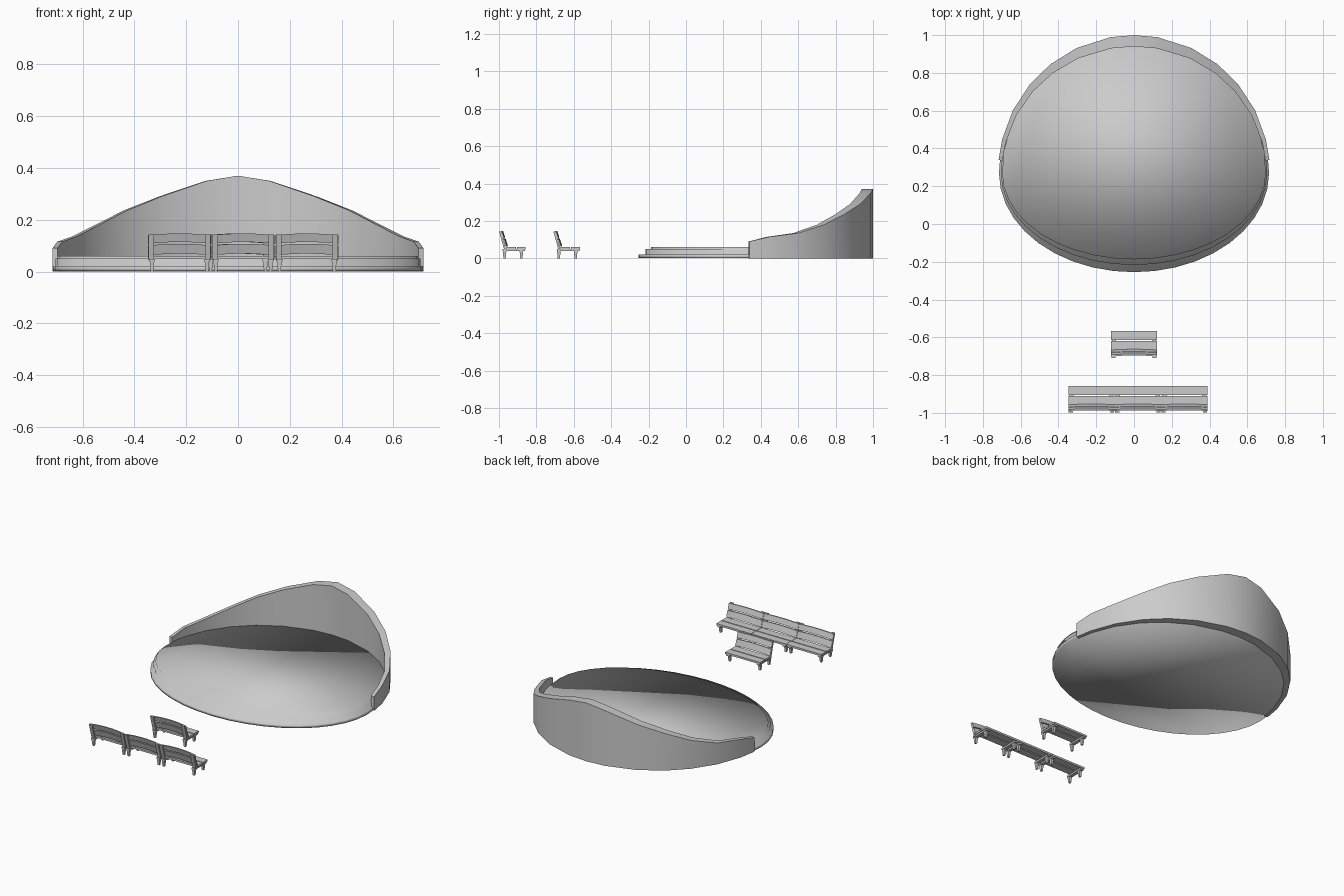
import bpy, bmesh
from math import sin, cos, pi, radians

cube = bpy.data.objects.get("Cube")
if cube:
    bpy.data.objects.remove(cube, do_unlink=True)

grey = bpy.data.materials.new("plain grey")
grey.use_nodes = True
COLOUR = (0.6, 0.6, 0.6, 1)
grey.diffuse_color = COLOUR
grey.node_tree.nodes["Principled BSDF"].inputs["Base Color"].default_value = COLOUR

MID_Y = 0.27  # widest line of the stage


def finish(bm, name, smooth_angle=None, all_smooth=False):
    bmesh.ops.recalc_face_normals(bm, faces=bm.faces)
    for f in bm.faces:
        f.smooth = all_smooth
    mesh = bpy.data.meshes.new(name)
    bm.to_mesh(mesh)
    bm.free()
    mesh.materials.append(grey)
    obj = bpy.data.objects.new(name, mesh)
    bpy.context.collection.objects.link(obj)
    if smooth_angle:
        bpy.ops.object.select_all(action="DESELECT")
        obj.select_set(True)
        bpy.context.view_layer.objects.active = obj
        bpy.ops.object.shade_smooth_by_angle(angle=radians(smooth_angle))
    return obj


def loft(bm, rings, closed_rings=True):
    """Skin matching vertex rings and cap both ends."""
    loops = [[bm.verts.new(p) for p in ring] for ring in rings]
    n = len(loops[0])
    for a, b in zip(loops, loops[1:]):
        for i in range(n):
            j = (i + 1) % n
            bm.faces.new((a[i], a[j], b[j], b[i]))
    bm.faces.new(loops[0][::-1])
    bm.faces.new(loops[-1])


def egg(rx, front, back, z, sides=40):
    """Oval ring with different front and back depths."""
    ring = []
    for i in range(sides):
        t = 2 * pi * i / sides
        depth = back if sin(t) > 0 else front
        ring.append((rx * cos(t), MID_Y + depth * sin(t), z))
    return ring


# Stepped stage floor
bm = bmesh.new()
BACK = 0.69
loft(bm, [egg(0.715, 0.525, BACK, 0.001), egg(0.715, 0.525, BACK, 0.02),
          egg(0.705, 0.487, BACK, 0.021), egg(0.705, 0.487, BACK, 0.05),
          egg(0.698, 0.457, BACK, 0.051), egg(0.698, 0.457, BACK, 0.06)])
finish(bm, "stage_floor", all_smooth=True)

# Sweeping back wall: (angle in degrees, height), mirrored past the middle
half = [(5.5, 0.09), (14, 0.115), (27, 0.135), (40, 0.18),
        (52, 0.235), (65, 0.29), (80, 0.35), (90, 0.37)]
stations = half + [(180 - a, h) for a, h in half[-2::-1]]
rings = []
for a, h in stations:
    c, s = cos(radians(a)), sin(radians(a))
    out = (0.72 * c, MID_Y + 0.73 * s)
    inn = (0.70 * c, MID_Y + 0.67 * s)
    rings.append([(*out, 0), (*out, h), (*inn, h), (*inn, 0)])
bm = bmesh.new()
loft(bm, rings)
finish(bm, "back_wall", smooth_angle=25)


def slat(bm, x, section, arch=0.0, bow=0.0, half_len=0.122, steps=8):
    """Long board along x, optionally arched up and bowed forward."""
    rings = []
    for i in range(steps + 1):
        u = 2 * i / steps - 1
        k = 1 - u * u
        rings.append([(x + u * half_len, y + bow * k, z + arch * k)
                      for y, z in section])
    loft(bm, rings)


def post(bm, x, y0, z0, w0, d0, y1, z1, w1, d1):
    """Tapered four-sided bar between two heights."""
    loft(bm, [[(x + sx * w / 2, y + sy * d / 2, z)
               for sx, sy in ((-1, -1), (1, -1), (1, 1), (-1, 1))]
              for y, z, w, d in ((y0, z0, w0, d0), (y1, z1, w1, d1))])


def bench(name, x, y):
    """Bench with its back at y, looking towards the stage."""
    # Seat boards
    bm = bmesh.new()
    for a, b in ((0.04, 0.09), (0.096, 0.143)):
        slat(bm, x, [(y + a, 0.048), (y + b, 0.048), (y + b, 0.06), (y + a, 0.06)])
    finish(bm, name + "_seat")

    # Arched backrest boards, leaning away from the seat
    bm = bmesh.new()
    for z0, z1 in ((0.062, 0.1), (0.107, 0.14)):
        lean0, lean1 = (y + 0.036 - 0.33 * (z - 0.06) for z in (z0, z1))
        slat(bm, x, [(lean0, z0), (lean0 + 0.008, z0),
                     (lean1 + 0.008, z1), (lean1, z1)], arch=0.007, bow=0.004)
    finish(bm, name + "_backrest")

    # Legs, seat bearers and back posts on each side
    bm = bmesh.new()
    for side in (-1, 1):
        px = x + side * 0.106
        for dy in (0.03, 0.12):
            post(bm, px, y + dy, 0, 0.011, 0.012, y + dy, 0.042, 0.018, 0.02)
        post(bm, px, y + 0.08, 0.038, 0.022, 0.12, y + 0.08, 0.049, 0.022, 0.12)
        post(bm, px + side * 0.003, y + 0.034, 0.042, 0.022, 0.01,
             y + 0.006, 0.143, 0.022, 0.01)
    finish(bm, name + "_frame")


for i in range(3):
    bench("row_bench_%d" % (i + 1), -0.226 + 0.246 * i, -1.0)
bench("single_bench", 0.0, -0.71)
